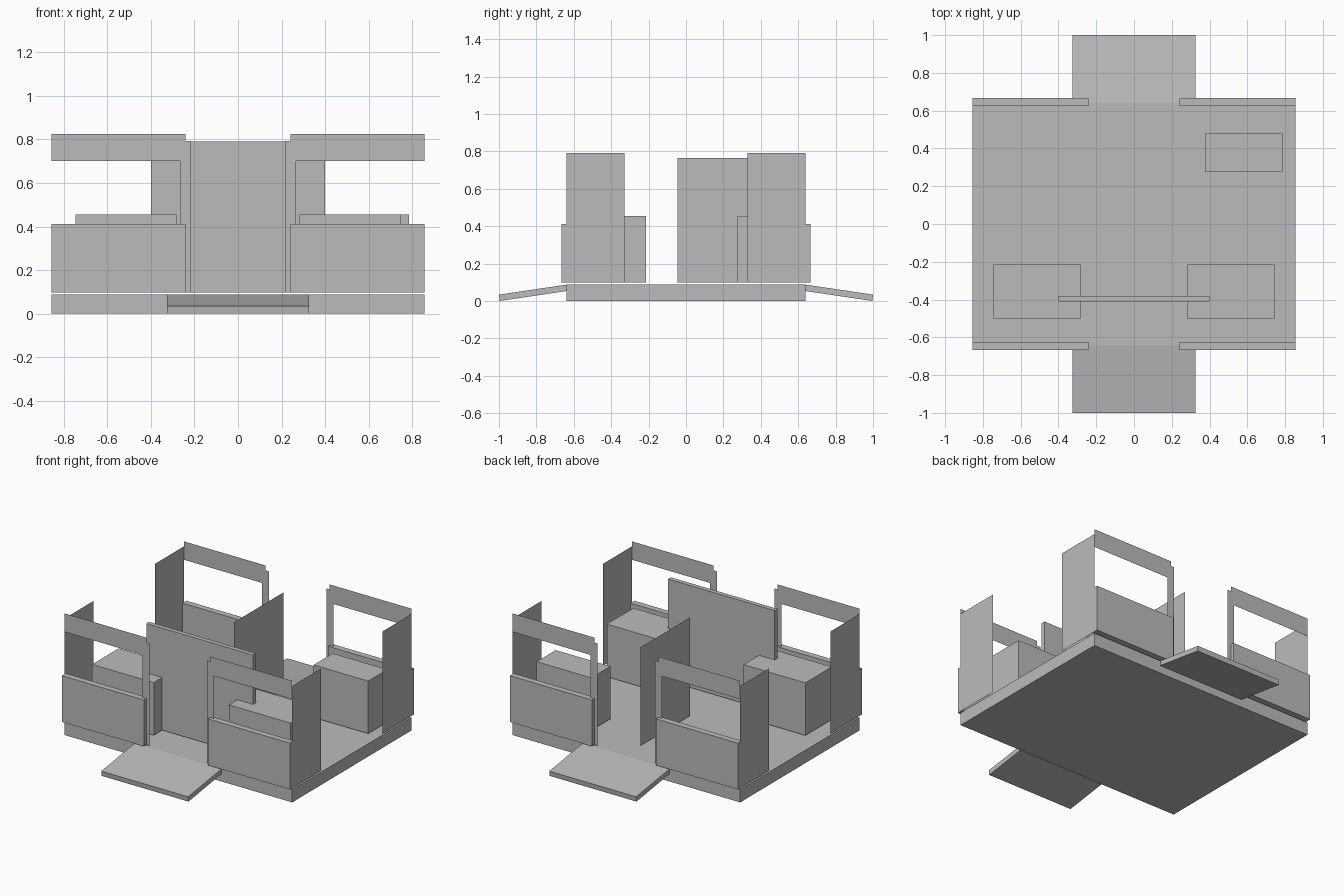
import bpy, bmesh

cube = bpy.data.objects.get("Cube")
if cube:
    bpy.data.objects.remove(cube, do_unlink=True)

grey = bpy.data.materials.new("plain grey")
grey.use_nodes = True
COLOUR = (0.5, 0.5, 0.5, 1)
grey.diffuse_color = COLOUR
grey.node_tree.nodes["Principled BSDF"].inputs["Base Color"].default_value = COLOUR


def finish(name, bm):
    mesh = bpy.data.meshes.new(name)
    bm.to_mesh(mesh)
    bm.free()
    mesh.materials.append(grey)
    obj = bpy.data.objects.new(name, mesh)
    bpy.context.collection.objects.link(obj)
    return obj


def box(name, x, y, z):
    """Box from (low, high) ranges on each axis."""
    bm = bmesh.new()
    bmesh.ops.create_cube(bm, size=1)
    for v in bm.verts:
        v.co = [sum(r) / 2 + c * (r[1] - r[0]) for r, c in zip((x, y, z), v.co)]
    return finish(name, bm)


def sheet(name, points, extrude=None):
    """Flat polygon, optionally extruded into a solid."""
    bm = bmesh.new()
    face = bm.faces.new([bm.verts.new(p) for p in points])
    if extrude:
        geom = bmesh.ops.extrude_face_region(bm, geom=[face], use_keep_orig=True)["geom"]
        verts = [g for g in geom if isinstance(g, bmesh.types.BMVert)]
        bmesh.ops.translate(bm, verts=verts, vec=extrude)
        bmesh.ops.recalc_face_normals(bm, faces=bm.faces)
    return finish(name, bm)


def span(sign, a, b):
    return tuple(sorted((sign * a, sign * b)))


BASE = 0.098  # height at which the fittings begin
W, D = 0.855, 0.64  # half width and half depth of the floor

box("floor_platform", (-W, W), (-D, D), (0, 0.087))

# Window frame outline: door post joined to the header rail
FRAME = [(0.215, BASE), (0.267, BASE), (0.267, 0.7), (W, 0.7),
         (W, 0.825), (0.24, 0.825), (0.24, 0.792), (0.215, 0.792)]
RAMP = [(D, 0.087), (1, 0.034), (0.996, 0), (D, 0.053)]

for sy, end in ((-1, "front"), (1, "back")):
    sheet(f"{end}_ramp", [(-0.326, sy * y, z) for y, z in RAMP], (0.652, 0, 0))
    for sx, side in ((-1, "right"), (1, "left")):
        tag = f"{end}_{side}"
        box(f"{tag}_lower_panel", span(sx, 0.24, W), span(sy, 0.624, 0.666), (BASE, 0.412))
        sheet(f"{tag}_window_frame", [(sx * x, sy * D, z) for x, z in FRAME])
        sheet(f"{tag}_side_wall", [(sx * W, sy * y, z) for y, z in
                                   ((0.33, BASE), (D, BASE), (D, 0.79), (0.33, 0.79))])

# Interior fittings
for sx, side in ((-1, "right"), (1, "left")):
    box(f"front_{side}_bench", span(sx, 0.282, 0.745), (-0.5, -0.215), (BASE, 0.455))
box("back_left_bench", (0.375, 0.785), (0.275, 0.48), (BASE, 0.455))
box("cross_partition", (-0.4, 0.4), (-0.41, -0.38), (BASE, 0.79))
sheet("centre_partition", [(0, y, z) for y, z in
                           ((-0.045, BASE), (0.49, BASE), (0.49, 0.765), (-0.045, 0.765))])
